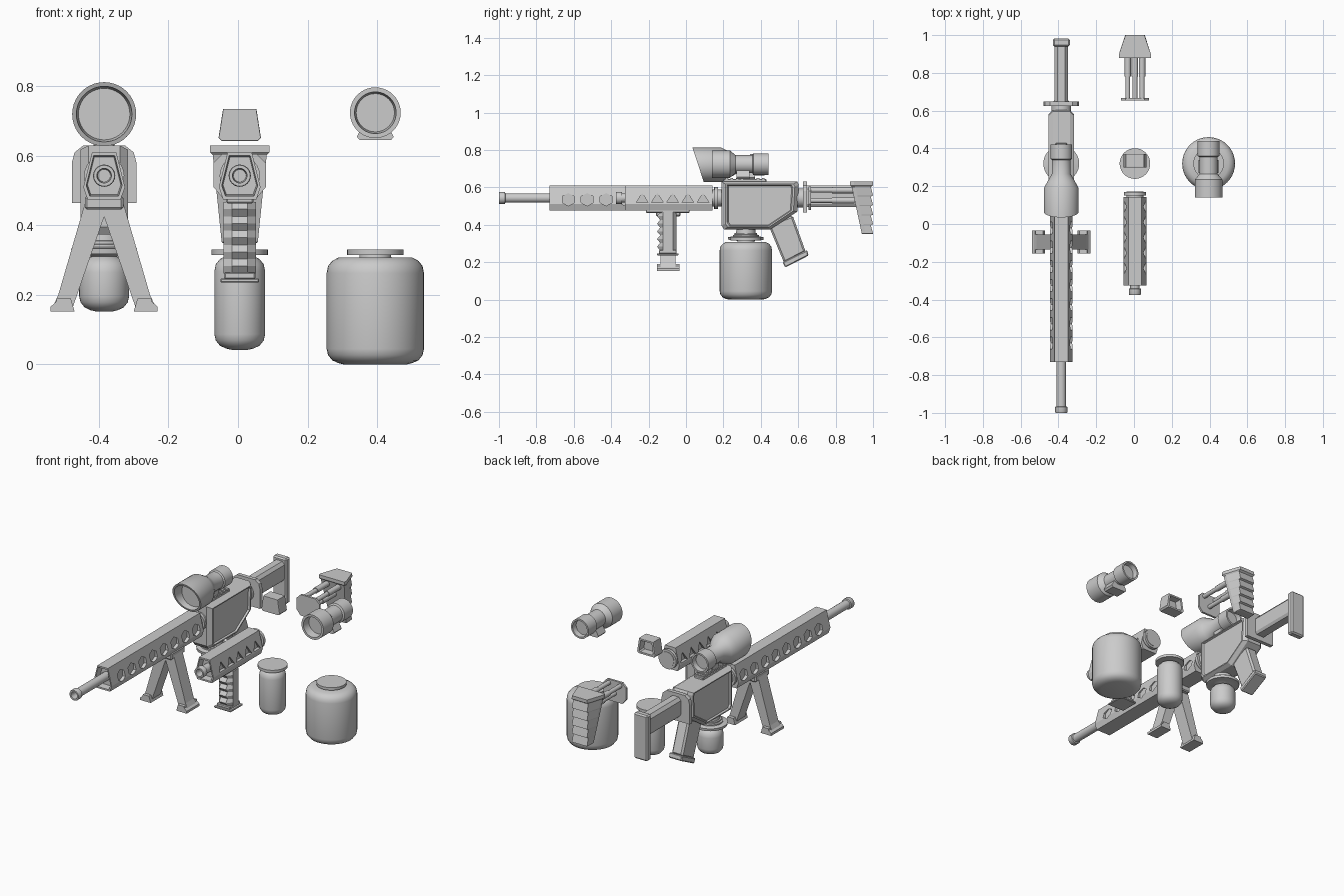
import bpy, bmesh
from math import sin, cos, pi, radians

if "Cube" in bpy.data.objects:
    bpy.data.objects.remove(bpy.data.objects["Cube"])

GUN, MID, FAR = -0.385, 0.005, 0.395      # x of the three columns of parts


def loft(name, rings, smooth=False, bevel=0):
    """Skin a list of equal-length 3D rings and cap both ends."""
    bm = bmesh.new()
    vs = [[bm.verts.new(p) for p in r] for r in rings]
    n = len(vs[0])
    for a, b in zip(vs, vs[1:]):
        for i in range(n):
            j = (i + 1) % n
            bm.faces.new((a[i], a[j], b[j], b[i]))
    bm.faces.new(vs[0])
    bm.faces.new(vs[-1])
    bmesh.ops.recalc_face_normals(bm, faces=bm.faces)
    if bevel:
        bmesh.ops.bevel(bm, geom=list(bm.edges), offset=bevel, segments=1, affect='EDGES')
    me = bpy.data.meshes.new(name)
    bm.to_mesh(me)
    bm.free()
    ob = bpy.data.objects.new(name, me)
    bpy.context.collection.objects.link(ob)
    if smooth:
        bpy.ops.object.select_all(action='DESELECT')
        ob.select_set(True)
        bpy.context.view_layer.objects.active = ob
        bpy.ops.object.shade_smooth_by_angle(angle=radians(32))
    return ob


def place(axis, p, t):
    return {'x': (t, p[0], p[1]), 'y': (p[0], t, p[1]), 'z': (p[0], p[1], t)}[axis]


def prism(name, pts, axis, a, b, **kw):
    return loft(name, [[place(axis, p, t) for p in pts] for t in (a, b)], **kw)


def box(name, x, y, z, bevel=0.0):
    return prism(name, [(x[0], y[0]), (x[1], y[0]), (x[1], y[1]), (x[0], y[1])],
                 'z', z[0], z[1], bevel=bevel)


def lathe(name, prof, axis, c, segs=32):
    """prof = (position along axis, radius); c = centre in the other two axes."""
    return loft(name, [[place(axis, (c[0] + r * cos(2 * pi * i / segs),
                                     c[1] + r * sin(2 * pi * i / segs)), t)
                        for i in range(segs)] for t, r in prof], smooth=True)


def scaled(pts, c, s):
    return [(c[0] + (p[0] - c[0]) * s, c[1] + (p[1] - c[1]) * s) for p in pts]


def mirrored(half):
    return half + [(-x, z) for x, z in reversed(half)]


def shift(pts, dx):
    return [(x + dx, z) for x, z in pts]


# Handguards: faceted tube, hollow front, row of pockets cut in each side
def handguard(name, cx, y0, y1, count, sides):
    sec = shift(mirrored([(.035, .61), (.06, .51), (.048, .475)]), cx)
    rings = [[place('y', p, y) for p in scaled(sec, (cx, .543), s)]
             for y, s in ((y0 + .04, .8), (y0, .86), (y0, 1), (y1, 1))]
    ob = loft(name, rings)
    step = (y1 - y0 - .06) / count
    for side in (-1, 1):
        for k in range(count):
            yc = y0 + .05 + step * (k + .5)
            pts = [(yc + .037 * cos(2 * pi * i / sides + pi / 2),
                    .535 + .034 * sin(2 * pi * i / sides + pi / 2)) for i in range(sides)]
            cut = prism('pocket_cutter', pts, 'x', cx + side * .04, cx + side * .1)
            mod = ob.modifiers.new('pocket', 'BOOLEAN')
            mod.operation, mod.object, mod.solver = 'DIFFERENCE', cut, 'EXACT'
            bpy.context.view_layer.objects.active = ob
            bpy.ops.object.modifier_apply(modifier=mod.name)
            bpy.data.objects.remove(cut)
    lathe(name + '_collar', [(y1 - .01, .045), (y1 + .01, .045), (y1 + .01, .058),
                             (y1 + .028, .058), (y1 + .028, .045), (y1 + .05 if cx < -.1 else y1 + .03, .045)],
          'y', (cx, .543), 24)


handguard('long_handguard', GUN, -.73, .14, 8, 6)
handguard('short_handguard', MID, -.325, .142, 5, 3)


# Barrels with a thicker muzzle ring and a bore
def barrel(name, cx, y0, y1):
    lathe(name, [(y0 + .05, .018), (y0, .021), (y0, .03), (y0 + .004, .032), (y0 + .032, .032),
                 (y0 + .034, .025), (y1, .025)], 'y', (cx, .543), 24)


barrel('long_barrel', GUN, -1, -.5)
barrel('short_barrel', MID, -.375, -.25)

# Receiver: side profile with recessed panels and bevelled rim
body = [(.19, .63), (.595, .63), (.603, .615), (.595, .47), (.45, .374), (.205, .374), (.19, .395)]
loft('receiver', [[place('x', p, GUN + x) for p in scaled(body, (.39, .51), s)]
                  for x, s in ((-.058, .82), (-.068, .85), (-.068, .9), (-.045, 1),
                               (.045, 1), (.068, .9), (.068, .85), (.058, .82))])
box('top_rail', (GUN - .03, GUN + .03), (.2, .43), (.625, .645), .004)
for i in range(8):
    box('rail_tooth', (GUN - .033, GUN + .033), (.21 + i * .028, .224 + i * .028), (.64, .65))

# Pistol grip and its base
prism('pistol_grip', [(.44, .40), (.57, .45), (.64, .255), (.525, .195)], 'x',
      GUN - .036, GUN + .036, bevel=.01)
prism('pistol_grip_base', [(.517, .2), (.648, .265), (.655, .235), (.53, .172)], 'x',
      GUN - .042, GUN + .042, bevel=.005)

# Fixed stock: mounting plate, arm, butt
plate = mirrored([(.06, .63), (.085, .61), (.093, .58), (.093, .465)])
prism('stock_plate', shift(plate, GUN), 'y', .625, .648)
lathe('stock_neck', [(.59, .052), (.63, .052)], 'y', (GUN, .543), 24)
arm = mirrored([(.02, .61), (.035, .592), (.035, .51), (.025, .495)])
prism('stock_arm', shift(arm, GUN), 'y', .64, .955)
box('stock_butt', (GUN - .045, GUN + .045), (.94, .982), (.355, .628), .008)

# Sliding stock: plate, rods, wedge-shaped ridged butt
prism('sliding_stock_plate', shift(mirrored([(.05, .605), (.075, .58), (.075, .51), (.05, .48)]), MID),
      'y', .655, .668)
for dx, z in ((-.038, .585), (.038, .585), (0, .53)):
    lathe('sliding_stock_rod', [(.66, .013), (.78, .013), (.78, .017), (.9, .017)], 'y', (MID + dx, z), 12)


def butt_ring(z, w, y0, y1, w2):
    return [(MID - w, y0, z), (MID + w, y0, z), (MID + w, y0 + .02, z),
            (MID + w2, y1, z), (MID - w2, y1, z), (MID - w, y0 + .02, z)]


rows = [butt_ring(.35, .05, .945, .985, .045)]
for k in range(5):                                    # stepped ridges up the back
    for e, dy in ((0, 1.0), (.9, .988)):
        t = (k + e) / 5
        rows.append(butt_ring(.352 + .255 * t, .052 + .026 * t,
                              .94 - .055 * t, dy, .05))
rows += [butt_ring(.61, .085, .878, 1, .052), butt_ring(.63, .085, .878, 1, .05)]
loft('sliding_stock_butt', rows)

# Bipod: two splayed legs with wider feet
for s in (-1, 1):
    leg = [(-.052, .475), (.0, .475), (.0, .425), (-.09, .165), (-.148, .165), (-.132, .2)]
    prism('bipod_leg', [(GUN + s * x, z) for x, z in leg], 'y', -.135, -.055)
    foot = [(-.136, .19), (-.096, .19), (-.085, .152), (-.154, .152), (-.154, .166), (-.138, .18)]
    prism('bipod_foot', [(GUN + s * x, z) for x, z in foot], 'y', -.155, -.035)
box('bipod_mount', (GUN - .055, GUN + .055), (-.16, -.03), (.445, .485), .006)

# Foregrip: octagonal handle with finger ridges on the front
rings = []
for k in range(11):
    z, f = .262 + k * .0205, -.155 if k % 2 else -.138
    rings.append([(MID + x, y, z) for x, y in (
        (-.022, f), (.022, f), (.047, -.122), (.047, -.07),
        (.025, -.05), (-.025, -.05), (-.047, -.07), (-.047, -.122))])
loft('foregrip', rings)
box('foregrip_base', (MID - .045, MID + .045), (-.145, -.05), (.245, .265), .004)
box('foregrip_foot', (MID - .056, MID + .056), (-.155, -.04), (.236, .247), .003)
box('foregrip_mount', (MID - .04, MID + .04), (-.215, .02), (.463, .482), .005)


# Canisters with neck and flange
def canister(name, cx, r, z0, top, tail):
    prof = [(z0, r - .05), (z0 + .004, r - .033), (z0 + .012, r - .016), (z0 + .027, r - .004),
            (z0 + .045, r), (top - .045, r), (top - .025, r - .004), (top - .01, r - .016),
            (top, r - .035)] + tail
    lathe(name, prof, 'z', (cx, .32), 40)


flange = [(.315, .045), (.315, .081), (.331, .081)]
canister('large_canister', FAR, .14, 0, .308, [(.308, .046)] + flange)
canister('tall_canister', MID, .073, .042, .313, flange)
canister('short_canister', GUN, .072, .152, .31,
         [(.318, .06), (.318, .093), (.333, .095), (.338, .07), (.345, .07), (.347, .06),
          (.355, .06), (.357, .052), (.38, .05)])

# Large scope: hood sheared to a slanted opening
scope = lathe('large_scope', [(.125, .074), (.065, .08), (.065, .092), (.19, .092), (.225, .073),
                              (.265, .05), (.34, .05), (.345, .058), (.42, .058),
                              (.42, .048), (.39, .045)], 'y', (GUN, .72), 40)
for v in scope.data.vertices:
    if v.co.y < .1:
        v.co.y -= (v.co.z - .72) * .33
box('large_scope_mount', (GUN - .025, GUN + .025), (.27, .34), (.64, .69), .004)

# Small scope and its mount
lathe('small_scope', [(.185, .055), (.14, .06), (.14, .073), (.235, .073), (.265, .048), (.355, .048),
                      (.36, .058), (.44, .058), (.44, .048), (.41, .045)], 'y', (FAR, .724), 40)
prism('small_scope_mount', shift(mirrored([(.035, .69), (.053, .655), (.045, .645)]), FAR),
      'y', .27, .34)

# Reflex sight: trapezoid frame with recessed windows and a sloped front
frame = shift(mirrored([(.048, .735), (.061, .652), (.052, .643)]), MID)
loft('reflex_sight', [[place('y', p, y) for p in scaled(frame, (MID, .69), s)]
                      for y, s in ((.3, .98), (.305, 1), (.365, 1), (.37, .97), (.37, .75), (.33, .7))])
